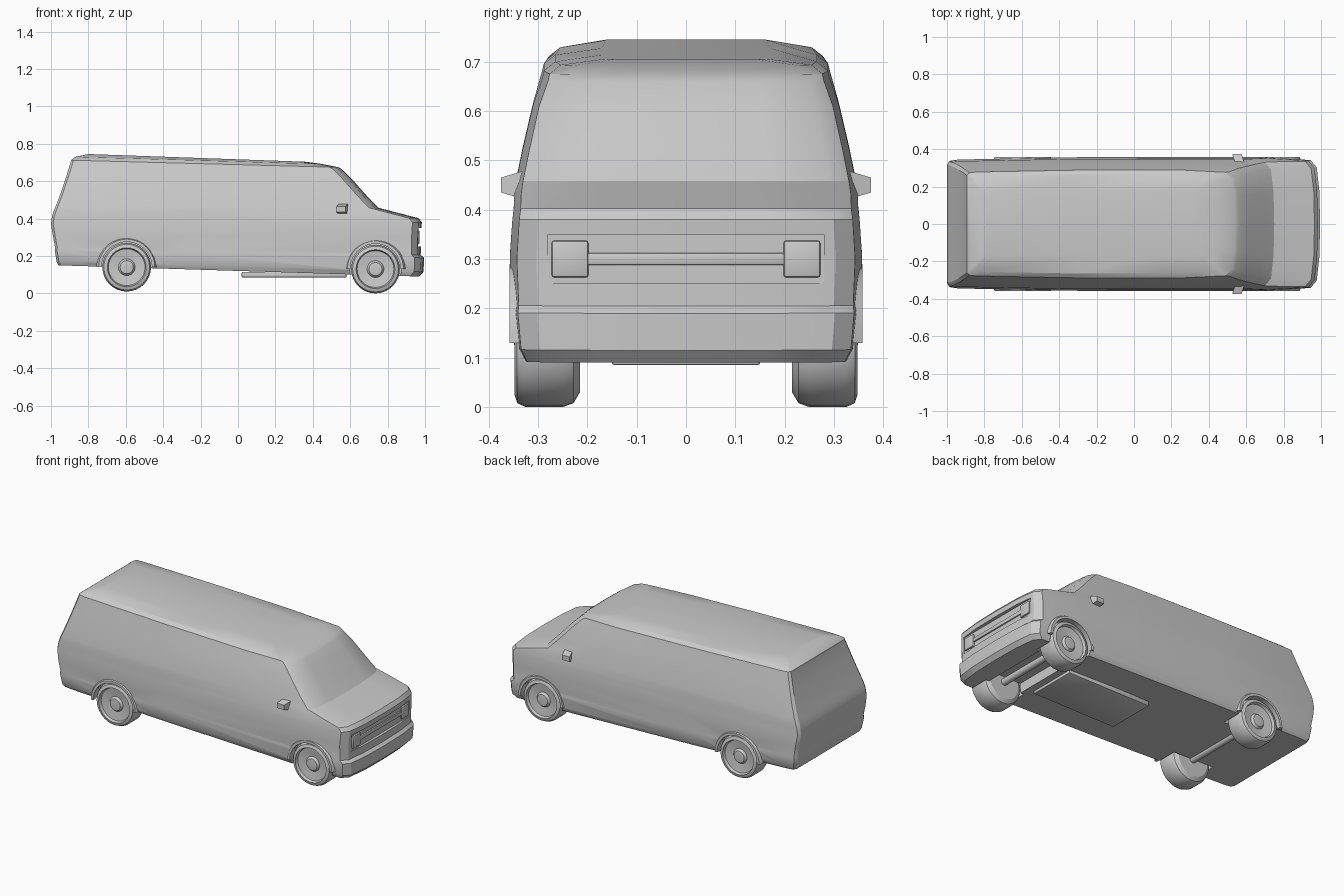
import bpy, bmesh, math
from mathutils import Matrix

cube = bpy.data.objects.get("Cube")
if cube:
    bpy.data.objects.remove(cube, do_unlink=True)

paint = bpy.data.materials.new("plain_grey")
paint.use_nodes = True
grey = (0.6, 0.6, 0.6, 1)
paint.diffuse_color = grey
paint.node_tree.nodes["Principled BSDF"].inputs["Base Color"].default_value = grey


def finish(name, bm, angle=28):
    bmesh.ops.recalc_face_normals(bm, faces=bm.faces[:])
    mesh = bpy.data.meshes.new(name)
    bm.to_mesh(mesh)
    bm.free()
    mesh.materials.append(paint)
    ob = bpy.data.objects.new(name, mesh)
    bpy.context.collection.objects.link(ob)
    bpy.ops.object.select_all(action="DESELECT")
    ob.select_set(True)
    bpy.context.view_layer.objects.active = ob
    bpy.ops.object.shade_smooth_by_angle(angle=math.radians(angle))
    return ob


def add_box(bm, center, size):
    m = Matrix.Translation(center) @ Matrix.Diagonal((*size, 1))
    return bmesh.ops.create_cube(bm, size=1, matrix=m)["verts"]


def box(name, center, size, bevel=0.01):
    bm = bmesh.new()
    add_box(bm, center, size)
    bmesh.ops.bevel(bm, geom=bm.edges[:], offset=bevel, segments=2, affect="EDGES", profile=0.5)
    return finish(name, bm)


def cylinder(bm, x, y, z, radius, depth):
    m = Matrix.Translation((x, y, z)) @ Matrix.Rotation(math.pi / 2, 4, "X")
    bmesh.ops.create_cone(bm, cap_ends=True, segments=40, radius1=radius,
                          radius2=radius, depth=depth, matrix=m)


# Body levels: rear x, front x, rear z, front z, half width
LEVELS = [
    (-0.96, 0.97, 0.15, 0.09, 0.335),
    (-0.97, 0.992, 0.17, 0.115, 0.348),
    (-0.98, 0.995, 0.23, 0.19, 0.355),
    (-0.978, 0.977, 0.245, 0.205, 0.353),
    (-0.99, 0.978, 0.31, 0.30, 0.357),
    (-1.0, 0.983, 0.37, 0.38, 0.352),
    (-0.995, 0.965, 0.41, 0.402, 0.349),
    (-0.985, 0.85, 0.44, 0.432, 0.348),
    (-0.975, 0.75, 0.465, 0.458, 0.344),
    (-0.95, 0.69, 0.53, 0.52, 0.331),
    (-0.92, 0.61, 0.62, 0.61, 0.31),
    (-0.895, 0.56, 0.70, 0.66, 0.291),
    (-0.893, 0.54, 0.712, 0.674, 0.288),
    (-0.87, 0.45, 0.73, 0.692, 0.265),
    (-0.80, 0.36, 0.745, 0.704, 0.17),
]


def ring(bm, level):
    xr, xf, zr, zf, w = level
    half = [(xf - 0.004, 0.5), (xf - 0.018, 0.85), (xf - 0.05, 0.96), (xf - 0.28, 1),
            (-0.3, 1), (xr + 0.05, 0.965), (xr + 0.012, 0.95), (xr, 0.9)]
    outline = [(xf, 0)] + half + [(xr, 0)] + [(x, -t) for x, t in reversed(half)]
    return [bm.verts.new((x, t * w, zr + (zf - zr) * (x - xr) / (xf - xr)))
            for x, t in outline]


bm = bmesh.new()
rings = [ring(bm, level) for level in LEVELS]
n = len(rings[0])
for low, high in zip(rings, rings[1:]):
    for i in range(n):
        j = (i + 1) % n
        bm.faces.new((low[i], low[j], high[j], high[i]))
# Caps are strips across the body
for loop in (rings[0], rings[-1]):
    for i in range(n // 2):
        a, b, c, d = loop[i], loop[i + 1], loop[-i - 1], loop[-i]
        bm.faces.new(list(dict.fromkeys((a, b, c, d))))
body = finish("body", bm)

# Wheel wells, front axle recess and grille recess
WHEELS = {"rear": (-0.595, 0.14), "front": (0.735, 0.13)}
bm = bmesh.new()
for x, z in WHEELS.values():
    for side in (-1, 1):
        cylinder(bm, x, side * 0.36, z, 0.137, 0.3)
wells = finish("wheel_well_cutter", bm)
bm = bmesh.new()
add_box(bm, (0.735, 0, 0.09), (0.22, 0.5, 0.14))
add_box(bm, (1.06, 0, 0.3), (0.2, 0.56, 0.1))
recesses = finish("recess_cutter", bm)
for cutter in (wells, recesses):
    cutter.hide_render = True
    mod = body.modifiers.new("cut", "BOOLEAN")
    mod.operation = "DIFFERENCE"
    mod.solver = "EXACT"
    mod.object = cutter
    bpy.context.view_layer.objects.active = body
    bpy.ops.object.modifier_apply(modifier=mod.name)
    bpy.data.objects.remove(cutter, do_unlink=True)
bpy.ops.object.select_all(action="DESELECT")
body.select_set(True)
bpy.ops.object.shade_smooth_by_angle(angle=math.radians(28))

# Wheels: lathed tyre with a dished rim and a hub
TYRE = [(0, 0.215), (0.1, 0.215), (0.122, 0.228), (0.13, 0.25), (0.13, 0.325),
        (0.122, 0.342), (0.104, 0.348), (0.098, 0.332), (0.045, 0.325),
        (0.035, 0.338), (0, 0.342)]
for end, (x, z) in WHEELS.items():
    for side, label in ((1, "left"), (-1, "right")):
        bm = bmesh.new()
        verts = [bm.verts.new((x + r, side * y, z)) for r, y in TYRE]
        edges = [bm.edges.new(pair) for pair in zip(verts, verts[1:])]
        bmesh.ops.spin(bm, geom=verts + edges, cent=(x, 0, z), axis=(0, 1, 0),
                       angle=math.tau, steps=32, use_duplicate=False)
        bmesh.ops.remove_doubles(bm, verts=bm.verts[:], dist=0.0005)
        finish(f"{end}_{label}_wheel", bm)

        # Raised arch lip around the top of the wheel
        bm = bmesh.new()
        section = [(0.135, 0.335), (0.135, 0.358), (0.15, 0.358), (0.162, 0.335)]
        verts = [bm.verts.new((x + r, side * y, z)) for r, y in section]
        edges = [bm.edges.new((verts[i], verts[(i + 1) % 4])) for i in range(4)]
        bmesh.ops.spin(bm, geom=verts + edges, cent=(x, 0, z), axis=(0, -1, 0),
                       angle=math.pi, steps=20)
        bmesh.ops.holes_fill(bm, edges=bm.edges[:], sides=4)
        finish(f"{end}_{label}_arch", bm)
    bm = bmesh.new()
    cylinder(bm, x, 0, z, 0.02, 0.46)
    finish(f"{end}_axle", bm)

# Headlights, grille bar and door mirrors
for side, label in ((1, "left"), (-1, "right")):
    box(f"{label}_headlight", (0.955, side * 0.235, 0.3), (0.03, 0.075, 0.075), 0.006)
    bm = bmesh.new()
    for v in add_box(bm, (0.565, side * 0.35, 0.45), (0.05, 0.05, 0.06)):
        if abs(v.co.y) > 0.35:
            v.co.x -= 0.015
            v.co.z = 0.45 + (v.co.z - 0.45) * 0.5
    finish(f"{label}_mirror", bm)
box("grille_bar", (0.958, 0, 0.3), (0.02, 0.4, 0.025), 0.005)

# Underfloor tray
box("floor_tray", (0.3, 0, 0.1), (0.56, 0.3, 0.03), 0.005)
